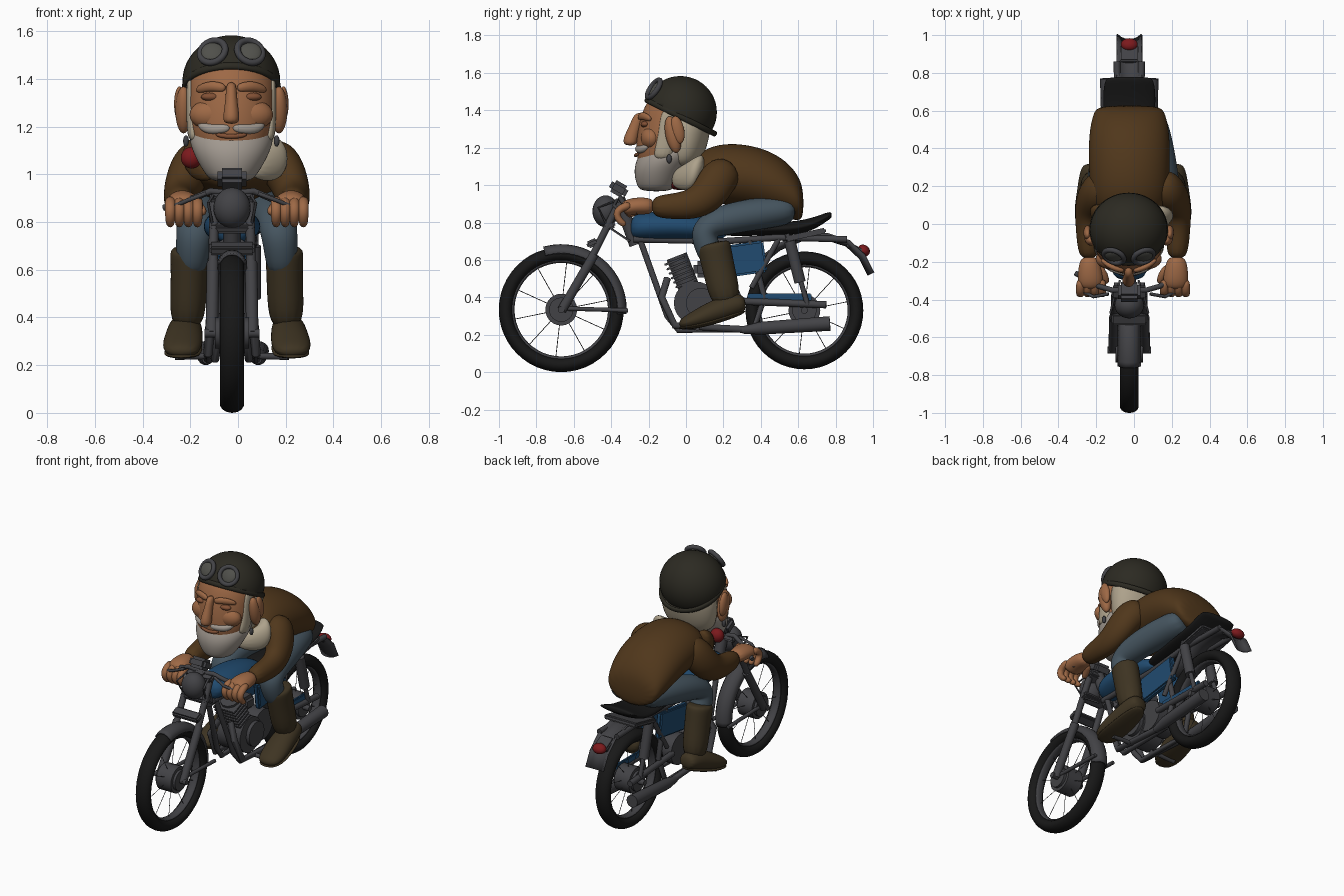
import bpy, bmesh, math
from mathutils import Vector, Matrix

CX = -0.025  # centre line that part x values are measured from
BOTH, UP, ALONG = (-1, 1), (0, 0, 1), (0, 1, 0)

def mat(name, *c):
    m = bpy.data.materials.new(name)
    m.diffuse_color = (*c, 1)
    return m

METAL, RUBBER = mat("dark_metal", .055, .055, .061), mat("rubber", .009, .009, .009)
BLUE, RED = mat("blue_paint", .015, .07, .16), mat("red", .2, .01, .012)
LEATHER, BOOT = mat("leather", .08, .038, .011), mat("boot_leather", .048, .034, .016)
DENIM, HELMET = mat("denim", .06, .09, .115), mat("helmet", .025, .023, .016)
SKIN, LID = mat("skin", .34, .14, .06), mat("eyelid", .22, .08, .035)
HAIR, BEARD, LENS = mat("hair", .42, .36, .26), mat("beard", .36, .32, .28), mat("lens", .08, .08, .07)

def finish(bm, name, m, sharp=True, s=0):
    bmesh.ops.recalc_face_normals(bm, faces=bm.faces)
    me = bpy.data.meshes.new(name)
    bm.to_mesh(me)
    bm.free()
    ob = bpy.data.objects.new({0: "", 1: "left_", -1: "right_"}[s] + name, me)
    bpy.context.collection.objects.link(ob)
    me.materials.append(m)
    me.shade_smooth()
    if sharp:
        me.set_sharp_from_angle(angle=math.radians(40))
    return ob

def loft(name, st, m, axis=None, n=12, levels=2, sides=(0,)):
    """Skin through elliptical stations (x, y, z, a, b), mirrored for each side."""
    grow = 3 / (2 + math.cos(2 * math.pi / n)) if levels else 1
    for s in sides:
        P = [Vector((CX + (s or 1) * p[0], p[1], p[2])) for p in st]
        ref = Vector(ALONG if abs((P[-1] - P[0]).normalized().x) > .8 else (1, 0, 0))
        bm, rings = bmesh.new(), []
        for i, p in enumerate(st):
            t = (P[i] - P[max(i - 1, 0)]).normalized() + (P[min(i + 1, len(P) - 1)] - P[i]).normalized()
            t = Vector(axis) if axis else t.normalized()
            u = (ref - t * t.dot(ref)).normalized()
            v = t.cross(u)
            ring = [(math.cos(k * math.tau / n) * p[3] * grow, math.sin(k * math.tau / n) * p[4] * grow) for k in range(n)]
            rings.append([bm.verts.new(P[i] + u * a + v * b) for a, b in ring])
        for r, q in zip(rings, rings[1:]):
            for k in range(n):
                bm.faces.new((r[k], r[(k + 1) % n], q[(k + 1) % n], q[k]))
        bm.faces.new(rings[0])
        bm.faces.new(rings[-1])
        ob = finish(bm, name, m, levels == 0, s)
        if levels:
            mod = ob.modifiers.new("smooth", 'SUBSURF')
            mod.levels = mod.render_levels = levels

def tube(name, r, pts, sides=BOTH, n=10):
    loft(name, [(*p, r, r) for p in pts], METAL, None, n, 0, sides)

def disc(name, x, y, z, r, w, sides=(0,)):
    tube(name, r, [(x - w, y, z), (x + w, y, z)], sides, 24)

def solid(name, c, size, m=METAL, tilt=0, sides=(0,), round=False):
    """Ellipsoid (size = radii) or bevelled block (size = edge lengths)."""
    for s in sides:
        bm = bmesh.new()
        bmesh.ops.create_uvsphere(bm, u_segments=24, v_segments=16, radius=1) if round else bmesh.ops.create_cube(bm, size=1)
        bm.transform(Matrix.Translation((CX + (s or 1) * c[0], c[1], c[2])) @ Matrix.Rotation(math.radians(tilt), 4, 'X')
                     @ Matrix.Diagonal((*size, 1)))
        if not round:
            bmesh.ops.bevel(bm, geom=bm.edges[:], offset=min(size) * .25, segments=2, affect='EDGES')
        finish(bm, name, m, not round, s)

def ball(name, c, size, m=METAL, tilt=0, sides=(0,)):
    solid(name, c, size, m, tilt, sides, True)

def torus(name, c, R, r, m, rot, scale=(1, 1, 1)):
    bpy.ops.mesh.primitive_torus_add(major_radius=R, minor_radius=r, major_segments=48, minor_segments=14,
                                     location=(CX + c[0], c[1], c[2]), rotation=[math.radians(a) for a in rot])
    ob = bpy.context.object
    ob.name, ob.scale = name, scale
    ob.data.materials.append(m)
    ob.data.shade_smooth()

def fender(name, path, w, depth):
    """Arched strip following (y, z) points."""
    bm, rows = bmesh.new(), []
    for i, (y, z) in enumerate(path):
        a, b = path[max(i - 1, 0)], path[min(i + 1, len(path) - 1)]
        nrm = Vector((0, a[1] - b[1], b[0] - a[0])).normalized()
        rows.append([bm.verts.new(Vector((CX + w * k / 3, y, z)) - nrm * depth * abs(k / 3) ** 2.5) for k in range(-3, 4)])
    for r, q in zip(rows, rows[1:]):
        for k in range(6):
            bm.faces.new((r[k], r[k + 1], q[k + 1], q[k]))
    finish(bm, name, METAL, False).modifiers.new("thickness", 'SOLIDIFY').thickness = .01

# wheels and fenders
for tag, y, z, R in (("front", -.667, .334, .334), ("rear", .633, .33, .315)):
    torus(tag + "_tyre", (0, y, z), R - .038, .038, RUBBER, (0, 90, 0), (1, 1, 1.35))
    torus(tag + "_rim", (0, y, z), R - .073, .011, METAL, (0, 90, 0), (1, 1, 2.4))
    disc(tag + "_hub", 0, y, z, .085, .055)
    disc(tag + "_brake_plate", .06, y, z, .065, .012, BOTH)
    disc(tag + "_axle", 0, y, z, .018, .115)
    for k in range(10):
        a = k * math.tau / 10 + .2
        tube("%s_spoke_%d" % (tag, k), .002, [(0, y, z), (0, y + (R - .08) * math.cos(a), z + (R - .08) * math.sin(a))], (0,), 4)
arc = [math.radians(a) for a in range(106, -5, -5)]
fender("front_fender", [(-.667 + .35 * math.cos(a), .334 + .35 * math.sin(a)) for a in arc], .062, .045)
fender("rear_fender", [(.98, .52), (.935, .61), (.86, .68), (.75, .715), (.62, .71), (.5, .66), (.4, .58)], .062, .03)
ball("tail_light", (0, .95, .65), (.045, .035, .03), RED, -35)
solid("tail_bracket", (0, .9, .665), (.1, .1, .03), METAL, -30)
# front fork, headlight, handlebar
tube("fork_leg", .02, [(.075, -.36, .9), (.08, -.52, .58)])
tube("fork_slider", .026, [(.08, -.49, .63), (.085, -.665, .33)])
for tag, y, z in (("lower_yoke", -.41, .78), ("upper_yoke", -.36, .9), ("fork_bridge", -.5, .69)):
    solid(tag, (0, y, z), (.19, .065, .038), METAL, 25)
tube("steering_stem", .035, [(0, -.27, .68), (0, -.36, .93)], (0,))
ball("headlight", (0, -.43, .86), (.078, .07, .085))
solid("gauge_cluster", (0, -.36, .98), (.12, .1, .07), METAL, -30)
tube("handlebar", .014, [(0, -.35, .92), (.09, -.35, .93), (.16, -.33, .9), (.285, -.26, .86)])
tube("brake_lever", .009, [(.11, -.37, .92), (.19, -.385, .89), (.26, -.35, .86)])
tube("control_cable", .006, [(.08, -.39, .91), (.1, -.47, .88), (.08, -.42, .78), (.05, -.3, .7)])
tube("brake_rod", .012, [(.07, -.64, .34), (.07, -.31, .33)])
# frame, suspension and exhaust
tube("top_rail", .018, [(.035, -.28, .71), (.05, .2, .7), (.06, .5, .72), (.065, .86, .71)])
tube("cradle", .017, [(.03, -.25, .72), (.06, -.1, .3), (.07, -.04, .225), (.075, .36, .225), (.065, .42, .4), (.06, .34, .7)])
tube("swing_arm", .02, [(.07, .28, .38), (.085, .75, .36)])
tube("seat_stay", .015, [(.06, .5, .72), (.08, .35, .45)])
tube("shock_rod", .014, [(.09, .54, .74), (.09, .65, .36)])
tube("shock_spring", .032, [(.09, .555, .7), (.09, .61, .48)])
tube("exhaust_pipe", .02, [(.04, -.1, .5), (.09, -.13, .4), (.1, -.06, .25), (.1, .36, .225)])
loft("muffler", [(.105, .3, .225, .02, .02), (.11, .4, .235, .035, .035), (.115, .77, .26, .04, .04)], METAL, None, 14, 0, BOTH)
tube("foot_peg", .014, [(.06, .06, .24), (.24, .06, .235)])
solid("chain_guard", (.07, .5, .4), (.02, .34, .04), BLUE)
# engine with cooling fins
disc("crankcase", 0, .05, .37, .115, .085)
disc("gearbox", 0, .2, .38, .1, .075)
disc("clutch_cover", .09, .08, .37, .08, .018, BOTH)
tube("engine_barrel", .06, [(0, .02, .44), (0, -.05, .62)], (0,))
for k in range(6):
    solid("cooling_fin_%d" % k, (0, -k * .012, .475 + k * .024), (.16, .12, .012), METAL, 22)
solid("carburettor", (0, .1, .55), (.1, .12, .09))
solid("side_panel", (.065, .28, .6), (.04, .29, .17), BLUE, 8, BOTH)
# tank and seat
loft("fuel_tank", [(0, -.3, .77, .06, .05), (0, -.25, .78, .1, .075), (0, -.1, .785, .125, .078), (0, .08, .775, .11, .07),
                   (0, .23, .75, .07, .04)], BLUE, ALONG)
loft("seat", [(0, .15, .76, .08, .035), (0, .35, .765, .11, .035), (0, .56, .765, .135, .035), (0, .68, .79, .14, .035),
              (0, .76, .835, .13, .022), (0, .78, .84, .11, .015)], RUBBER, ALONG)
solid("seat_base", (-.01, .64, .735), (.24, .22, .03), METAL, 12)
# jacket, collar and scarf
loft("jacket", [(0, .0, 1.03, .11, .08), (0, .09, 1.06, .19, .13), (0, .2, 1.06, .21, .165), (0, .35, 1.045, .215, .17),
                (0, .49, 1.0, .212, .165), (0, .585, .945, .19, .135), (0, .63, .9, .165, .085)], LEATHER, ALONG, 16)
loft("fleece_collar", [(.08, -.08, 1.03, .04, .04), (.16, .0, 1.04, .055, .075), (.19, .05, 1.07, .055, .08),
                       (.15, .1, 1.12, .045, .05)], HAIR, ALONG)
loft("jacket_lapel", [(-.08, -.08, 1.01, .04, .04), (-.16, .02, 1.05, .05, .08), (-.16, .11, 1.11, .05, .06)], LEATHER, ALONG)
loft("scarf", [(0, -.03, .97, .09, .06), (0, -.01, 1.03, .125, .09), (0, .03, 1.12, .12, .1)], RED, UP)
ball("scarf_knot", (-.17, -.05, 1.07), (.045, .04, .045), RED)
# limbs sit slightly to the left of the bike's centre line
CX = -.005
loft("sleeve", [(.12, .24, 1.08, .08, .08), (.18, .18, 1.05, .095, .105), (.225, .13, .96, .08, .1), (.24, .05, .895, .068, .085),
                (.24, -.07, .885, .06, .068), (.23, -.19, .885, .054, .056)], LEATHER, sides=BOTH)
loft("hand", [(.23, -.17, .885, .045, .04), (.23, -.23, .89, .06, .046), (.225, -.3, .885, .068, .046), (.225, -.34, .865, .06, .036)],
     SKIN, sides=BOTH)
for k in range(4):
    x = .165 + k * .038
    loft("finger_%d" % (k + 1), [(x, -.29, .895, .022, .022), (x, -.35, .88, .023, .023), (x, -.378, .845, .022, .022),
                                 (x, -.35, .8, .02, .02), (x, -.32, .785, .014, .014)], SKIN, None, 8, 1, BOTH)
loft("thumb", [(.19, -.22, .88, .022, .022), (.15, -.27, .86, .022, .022), (.14, -.32, .835, .017, .017)], SKIN, None, 8, 1, BOTH)
loft("trouser_leg", [(.07, .58, .87, .09, .07), (.1, .48, .86, .1, .085), (.145, .3, .835, .09, .085), (.17, .15, .8, .082, .08),
                     (.178, .09, .75, .076, .075), (.185, .11, .68, .07, .07), (.19, .15, .58, .06, .06)], DENIM, sides=BOTH)
loft("boot_shaft", [(.2, .145, .695, .074, .085), (.2, .15, .67, .08, .09), (.2, .175, .55, .074, .085), (.21, .225, .34, .078, .085)],
     BOOT, sides=BOTH)
loft("boot_foot", [(.21, .32, .37, .05, .04), (.215, .27, .365, .068, .06), (.22, .16, .325, .078, .065), (.23, .05, .28, .085, .048),
                   (.235, -.04, .25, .06, .025)], BOOT, sides=BOTH)
loft("boot_sole", [(.21, .33, .33, .06, .014), (.225, .1, .25, .085, .015), (.235, -.045, .235, .065, .012)], BOOT, sides=BOTH)
CX = -.028
# head, hair and beard
loft("head", [(0, -.12, 1.04, .1, .1), (0, -.12, 1.12, .155, .14), (0, -.1, 1.22, .18, .168), (0, -.085, 1.32, .182, .168),
              (0, -.05, 1.42, .185, .175), (0, -.03, 1.5, .14, .14)], SKIN, UP, 16)
loft("beard", [(0, -.16, .965, .075, .08), (0, -.16, 1.0, .11, .105), (0, -.145, 1.08, .155, .135), (0, -.11, 1.14, .176, .152),
               (0, -.09, 1.18, .172, .148), (0, -.07, 1.22, .15, .12)], BEARD, UP, 16)
loft("moustache", [(0, -.265, 1.195, .018, .02), (.1, -.235, 1.185, .02, .024), (.14, -.2, 1.215, .01, .012)], BEARD, None, 8, 2, BOTH)
loft("sideburn", [(.155, -.13, 1.13, .03, .06), (.17, -.1, 1.25, .018, .045), (.172, -.09, 1.42, .018, .045)], HAIR, UP, sides=BOTH)
loft("back_hair", [(0, -.02, 1.09, .12, .07), (0, -.01, 1.15, .175, .105), (0, .01, 1.27, .195, .12), (0, .01, 1.42, .19, .13)], HAIR, UP)
loft("mouth", [(-.07, -.255, 1.168, .01, .01), (0, -.275, 1.155, .01, .01), (.07, -.255, 1.168, .01, .01)], LID, None, 8)
# face and ears
loft("nose", [(0, -.245, 1.39, .022, .03), (0, -.27, 1.32, .023, .03), (0, -.298, 1.25, .034, .04), (0, -.298, 1.21, .034, .034)], SKIN, UP)
ball("cheek", (.08, -.185, 1.25), (.095, .058, .065), SKIN, 0, BOTH)
ball("eyelid", (.085, -.218, 1.325), (.042, .024, .018), LID, 0, BOTH)
loft("eyebrow", [(.02, -.25, 1.36, .014, .02), (.09, -.232, 1.375, .016, .022), (.15, -.185, 1.35, .012, .016)], SKIN, None, 8, 2, BOTH)
ball("ear", (.2, -.07, 1.27), (.035, .04, .1), SKIN, 12, BOTH)
ball("ear_rim", (.218, -.045, 1.295), (.022, .035, .075), SKIN, 12, BOTH)
ball("ear_ring", (.19, -.09, 1.14), (.012, .014, .024), METAL, 0, BOTH)
# helmet: dome cut along a sloping brim, goggles on the front
bm = bmesh.new()
bmesh.ops.create_uvsphere(bm, u_segments=40, v_segments=24, radius=1)
bm.transform(Matrix.Translation((CX, -.03, 1.39)) @ Matrix.Diagonal((.205, .195, .193, 1)))
bmesh.ops.bisect_plane(bm, geom=bm.verts[:] + bm.edges[:] + bm.faces[:], plane_co=(0, -.22, 1.455), plane_no=(0, .45, .9), clear_inner=True)
finish(bm, "helmet", HELMET, False).modifiers.new("thickness", 'SOLIDIFY').thickness = .02
torus("helmet_brim", (0, -.028, 1.365), .196, .012, HELMET, (-26.5, 0, 0), (1, 1.03, 1.3))
for s, side in ((-1, "right"), (1, "left")):
    torus(side + "_goggle_rim", (s * .078, -.172, 1.515), .055, .014, METAL, (57, 0, s * 22))
    ball(side + "_goggle_lens", (s * .076, -.165, 1.51), (.052, .052, .02), LENS, 57)
